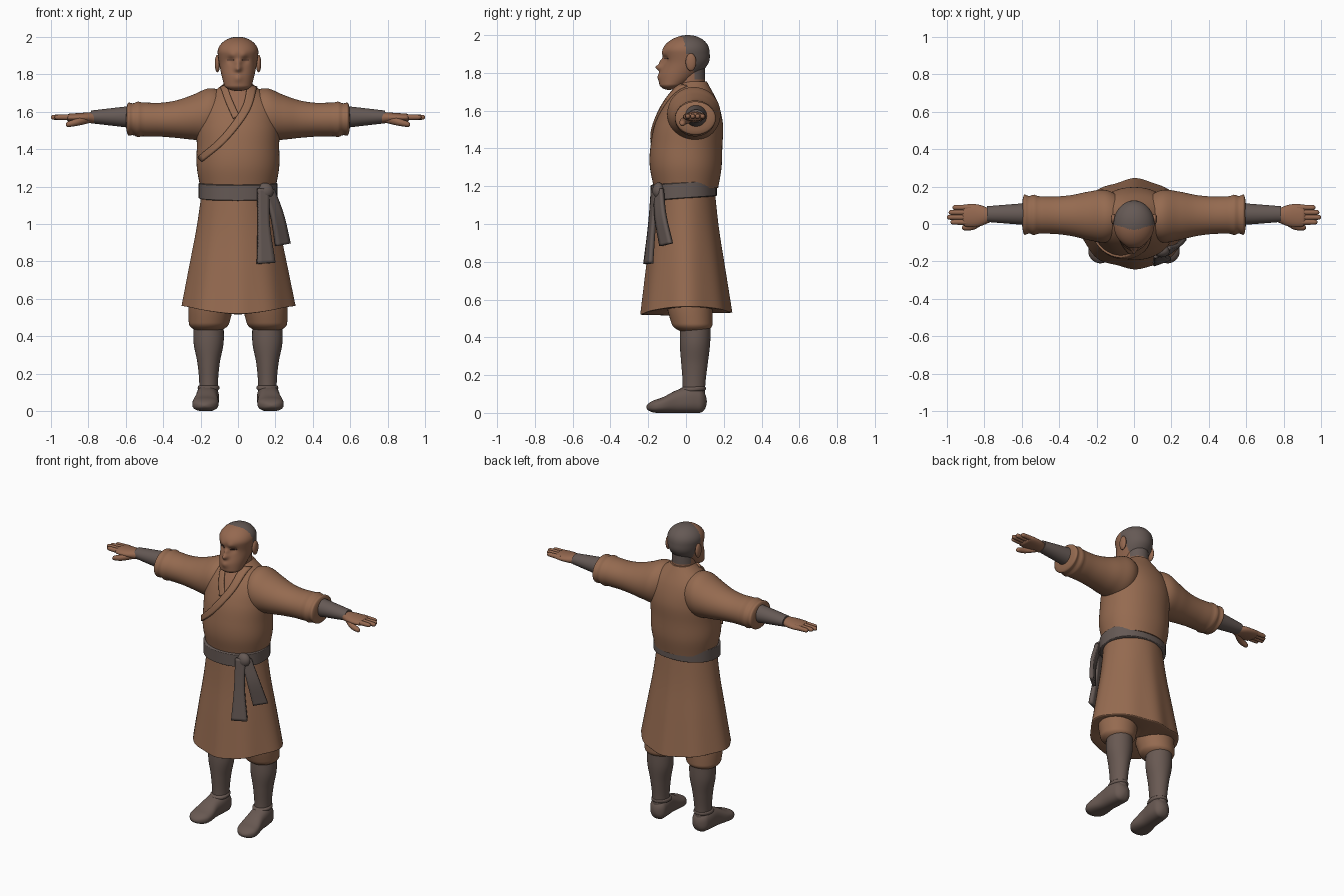
import bpy, bmesh
from math import sin, cos, pi, exp, sqrt, copysign, atan2
from mathutils import Vector
from mathutils.bvhtree import BVHTree

cube = bpy.data.objects.get("Cube")
if cube:
    bpy.data.objects.remove(cube)


def material(name, red, green, blue):
    mat = bpy.data.materials.new(name)
    mat.use_nodes = True
    mat.diffuse_color = (red, green, blue, 1)
    mat.node_tree.nodes["Principled BSDF"].inputs["Base Color"].default_value = mat.diffuse_color
    return mat


ROBE = material("robe_brown", .3, .145, .08)
SKIN = material("skin_brown", .3, .14, .08)
GREY = material("sash_and_hair_grey", .13, .1, .09)
BOOT = material("boot_grey", .14, .1, .085)
DARK = material("eye_dark", .08, .04, .03)


def sample(values, t):
    """Smooth curve through evenly spaced values; a plain number stays constant."""
    if not isinstance(values, tuple):
        return values
    first, last = values[0], values[-1]
    padded = (first * 2 - values[1], *values, last * 2 - values[-2])
    spans = len(values) - 1
    index = min(int(t * spans), spans - 1)
    before, start, end, after = padded[index:index + 4]
    f = t * spans - index
    leave, arrive = (end - before) / 2, (after - start) / 2
    ease = f * f * (3 - 2 * f)
    return start + (end - start) * ease + leave * f * (1 - f) ** 2 - arrive * f * f * (1 - f)


def finish(name, bm, mats, mirror, rule=None):
    bmesh.ops.recalc_face_normals(bm, faces=bm.faces)
    for face in bm.faces:
        face.smooth = len(face.verts) <= 4
        if rule:
            face.material_index = int(rule(face.calc_center_median()))
    mesh = bpy.data.meshes.new(name)
    bm.to_mesh(mesh)
    bm.free()
    for mat in mats:
        mesh.materials.append(mat)
    ob = bpy.data.objects.new(name, mesh)
    bpy.context.collection.objects.link(ob)
    if mirror:
        ob.modifiers.new("Mirror", "MIRROR").use_mirror_merge = False
    return ob


def bridge(bm, rows, closed):
    for lower, upper in zip(rows, rows[1:]):
        for k in range(0 if closed else 1, len(lower)):
            bm.faces.new((lower[k - 1], lower[k], upper[k], upper[k - 1]))


def loft(name, axis, span, mats, wide, deep=None, u=0, v=0, ends=(0, 0), power=2,
         segs=48, mirror=False, rule=None, deform=None):
    """Elliptical body along an axis; u and v are its centre line, ends are rounding lengths."""
    order = {"z": (1, 2, 0), "x": (0, 1, 2), "y": (1, 0, 2)}[axis]
    bm, rings = bmesh.new(), []
    length = abs(span[1] - span[0])
    for step in range(segs + 1):
        t = (1 - cos(pi * step / segs)) / 2
        taper = 1
        for gap, reach in ((t, ends[0]), (1 - t, ends[1])):
            if gap * length < reach:
                taper = max(.04, sqrt(1 - (1 - gap * length / reach) ** 2))
        along = span[0] + (span[1] - span[0]) * t
        width = sample(wide, t) * taper
        depth = sample(deep or wide, t) * taper
        ring = []
        for k in range(segs):
            c, s = cos(2 * pi * k / segs), sin(2 * pi * k / segs)
            place = (along,
                     sample(u, t) + width * copysign(abs(c) ** (2 / power), c),
                     sample(v, t) + depth * copysign(abs(s) ** (2 / power), s))
            point = Vector([place[i] for i in order])
            ring.append(bm.verts.new(deform(point) if deform else point))
        rings.append(ring)
    bridge(bm, rings, True)
    bm.faces.new(rings[0])
    bm.faces.new(rings[-1])
    return finish(name, bm, mats, mirror, rule)


def ribbon(name, mat, path, widths, thick, tilt=0, surface=None, mirror=False):
    """Cloth strip along a path, optionally laid on the front of another part."""
    path = tuple(Vector(point) for point in path)
    tree = surface and BVHTree.FromPolygons([v.co for v in surface.data.vertices],
                                            [tuple(p.vertices) for p in surface.data.polygons])
    bm, rows, steps = bmesh.new(), [], 24
    for step in range(steps + 1):
        t = step / steps
        way = sample(path, min(1, t + .01)) - sample(path, max(0, t - .01))
        across = Vector((-way.z, 0, way.x)).normalized()
        across.y = tilt * across.x
        row = []
        for side in (-1, -.5, 0, .5, 1):
            point = sample(path, t) + across * sample(widths, t) * side
            if tree:
                hit = tree.ray_cast(Vector((point.x, -1, point.z)), Vector((0, 1, 0)))[0]
                point.y = hit.y - thick / 4 if hit else point.y
            row.append(bm.verts.new(point))
        rows.append(row)
    bridge(bm, rows, False)
    solid = finish(name, bm, [mat], mirror).modifiers.new("Solidify", "SOLIDIFY")
    solid.thickness, solid.offset = thick, 0


def ball(name, mat, loc, scale, mirror=False):
    bm = bmesh.new()
    bmesh.ops.create_uvsphere(bm, u_segments=24, v_segments=16, radius=1)
    for vert in bm.verts:
        vert.co = Vector(loc) + vert.co * Vector(scale)
    finish(name, bm, [mat], mirror)


# Head with sculpted eye sockets, brow, nose and lips, and cropped hair
def face_shape(p):
    def bump(push, x, z, size):
        return push * exp(-((abs(p.x) - x) ** 2 + (p.z - z) ** 2) / size ** 2)
    if p.y < 0:
        p.y += (bump(.012, .04, 1.875, .02) + bump(-.008, .03, 1.9, .02) + bump(-.035, 0, 1.83, .018)
                + bump(-.018, 0, 1.86, .016) + bump(-.01, 0, 1.78, .022))
    return p


def is_hair(c):
    crown = c.z > 1.9 and c.y > abs(c.x) * .3 - .035
    nape = c.z > 1.765 and c.y > .04
    return crown or nape


head = loft("head", "z", (1.71, 2), [SKIN, GREY], (.065, .085, .1, .11, .11), (.05, .1, .12, .125, .12),
            v=(-.09, -.04, 0, 0, .01), ends=(.03, .09), segs=80, rule=is_hair, deform=face_shape)
loft("neck", "z", (1.6, 1.84), [SKIN, GREY], .07, .075, v=.025, rule=is_hair)
ball("ears", SKIN, (.11, .026, 1.857), (.014, .028, .047), mirror=True)
ribbon("eyes", DARK, [(.022, 0, 1.876), (.058, 0, 1.876)], .003, .004, surface=head, mirror=True)


# Robe upper body with an open neckline and crossed collar
def is_neckline(c):
    return c.y < 0 and c.z > 1.58 + 2 * abs(c.x + .01)


torso = loft("robe_top", "z", (1.19, 1.755), [ROBE, SKIN], (.2, .22, .22, .22, .2, .07),
             (.17, .19, .19, .18, .14, .07), v=(0, 0, .02, .04), segs=72, power=2.1, rule=is_neckline)
ribbon("collar_under", ROBE, [(-.075, 0, 1.735), (-.05, 0, 1.66), (-.01, 0, 1.57)], .018, .015, surface=torso)
ribbon("collar_over", ROBE, [(.075, 0, 1.735), (.04, 0, 1.61), (-.07, 0, 1.46), (-.2, 0, 1.345)],
       (.025, .015), .016, surface=torso)


# Sleeves with gathered cuffs
def cuff_gathers(p):
    if p.x > .51:
        swell = 1 + .04 * (1 + cos(125 * (p.x - .535)))
        p.y = .05 + (p.y - .05) * swell
        p.z = 1.56 + (p.z - 1.56) * swell
    return p


loft("sleeves", "x", (.06, .6), [ROBE], (.1, .14, .13, .11, .1, .1, .1), (.1, .14, .12, .1, .09, .09, .08),
     u=(.04, .05), v=(1.6, 1.56, 1.56), ends=(0, .015), mirror=True, deform=cuff_gathers)

# Forearm wraps and hands
loft("forearm_wraps", "x", (.56, .785), [GREY], (.06, .042), (.06, .034), u=.053, v=1.572, mirror=True)
loft("palms", "x", (.77, .92), [SKIN], (.036, .056, .062, .056), (.03, .02), u=.045, v=1.568,
     ends=(0, .02), segs=32, mirror=True)
finger_tips = {"little": .97, "ring": .99, "middle": 1, "index": .98}
for place, (finger, tip) in enumerate(finger_tips.items()):
    loft(finger + "_fingers", "x", (.87, tip), [SKIN], (.016, .013), u=.088 - .026 * place, v=1.57,
         ends=(0, .015), segs=16, mirror=True)
loft("thumbs", "x", (.79, .92), [SKIN], (.02, .02, .014), u=(.03, -.01, -.02), v=(1.56, 1.53),
     ends=(0, .015), segs=16, mirror=True)


# Flared robe skirt with soft folds and a dipping hem
def folds(p):
    drop = max(0, 1.15 - p.z)
    angle = atan2(p.y, p.x)
    swell = 1 + drop * (.03 * cos(8 * angle) + .02 * sin(5 * angle + 1))
    return Vector((p.x * swell, p.y * swell, p.z + drop * .03 * (cos(2 * angle) + .3 * sin(angle))))


loft("robe_skirt", "z", (1.2, .54), [ROBE], (.19, .22, .26, .3), (.16, .18, .21, .24),
     v=(-.01, 0), ends=(0, .004), power=1.9, segs=96, deform=folds)


# Belt, knot and hanging tails
def tilted(p):
    return Vector((p.x, p.y, p.z + .07 * p.y))


loft("belt", "z", (1.13, 1.228), [GREY], .21, .175, v=-.012, ends=(.01, .01), power=2.2, deform=tilted)
ball("belt_knot", GREY, (.145, -.145, 1.175), (.045, .033, .045))
ribbon("long_sash_tail", GREY, [(.135, -.165, 1.19), (.137, -.18, 1), (.15, -.2, .79)],
       (.03, .03, .047), .022, tilt=.35)
ribbon("short_sash_tail", GREY, [(.165, -.145, 1.18), (.21, -.135, 1.04), (.24, -.105, .89)],
       (.025, .036), .022, tilt=.8)

# Baggy trousers gathered below the knee
loft("trouser_legs", "z", (.7, .42), [ROBE], (.12, .12, .1), u=(.13, .16), v=(.01, .02, .04),
     ends=(0, .05), mirror=True)

# Boots: shins, ankle bands and shoes
loft("boot_shafts", "z", (.47, .05), [BOOT], (.08, .08, .06, .05, .05), (.08, .08, .07, .06, .06),
     u=.157, v=(.05, .04), mirror=True)
loft("ankle_bands", "z", (.1, .145), [BOOT], .058, .069, u=.157, v=.036, ends=(.02, .02),
     mirror=True, deform=tilted)
shoe_height = (.06, .07, .06, .04, .03)
loft("shoes", "y", (.11, -.21), [BOOT], (.05, .06, .06, .07, .06), shoe_height, u=(.155, .18), v=shoe_height,
     ends=(.04, .06), power=2.5, mirror=True)
